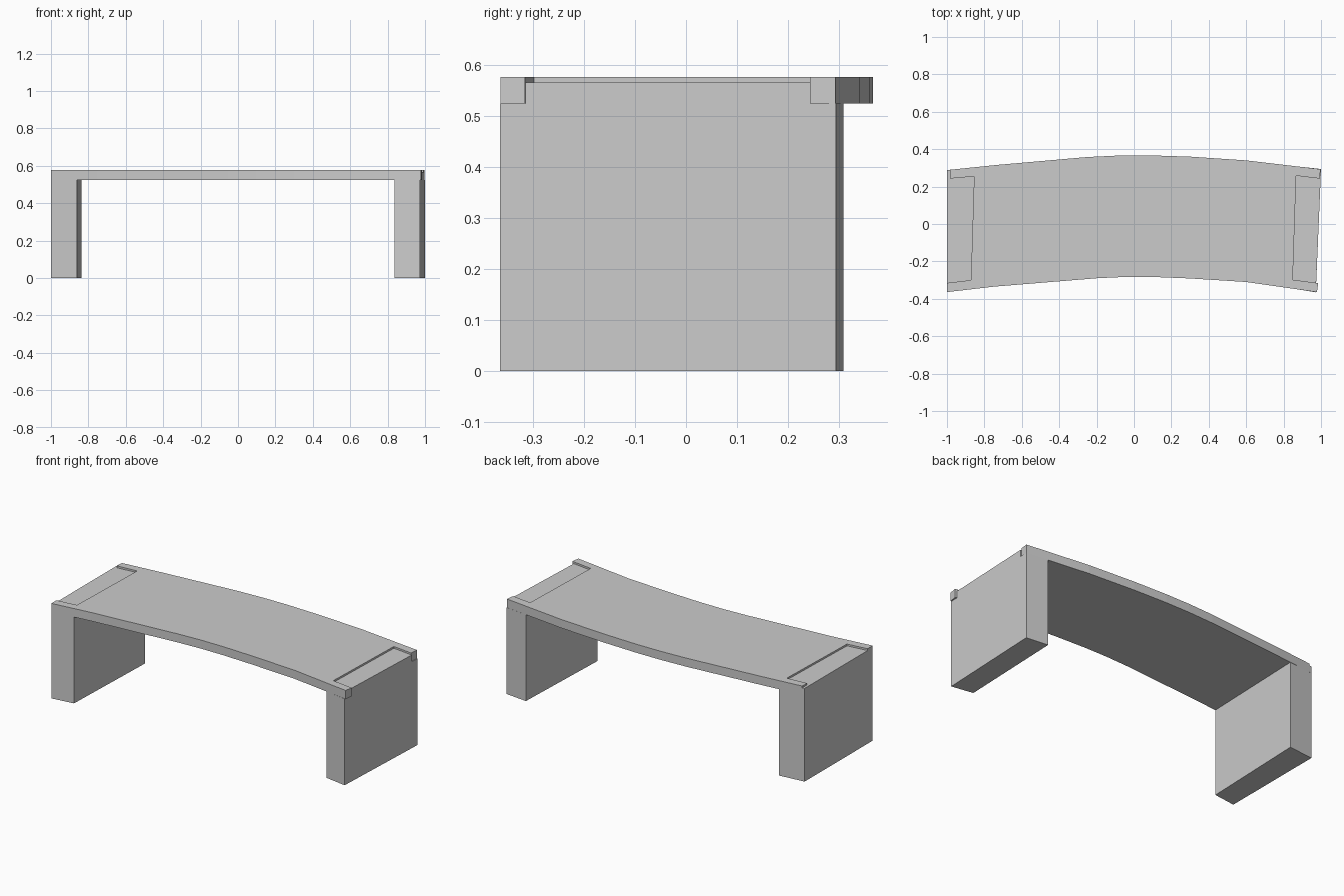
import bpy, bmesh

if "Cube" in bpy.data.objects:
    bpy.data.objects.remove(bpy.data.objects["Cube"])

LEG_TOP, TENON_TOP, SLAB_TOP = 0.525, 0.566, 0.577


def prism(name, pts, z0, z1):
    """Extrude a plan outline from z0 to z1."""
    bm = bmesh.new()
    face = bm.faces.new([bm.verts.new((x, y, z0)) for x, y in pts])
    ext = bmesh.ops.extrude_face_region(bm, geom=[face])
    verts = [g for g in ext["geom"] if isinstance(g, bmesh.types.BMVert)]
    bmesh.ops.translate(bm, vec=(0, 0, z1 - z0), verts=verts)
    bmesh.ops.recalc_face_normals(bm, faces=bm.faces)
    mesh = bpy.data.meshes.new(name)
    bm.to_mesh(mesh)
    bm.free()
    obj = bpy.data.objects.new(name, mesh)
    bpy.context.collection.objects.link(obj)
    return obj


# Curved long edges of the top, left to right
back = [(-0.983, 0.29), (-0.73, 0.316), (-0.25, 0.358), (-0.08, 0.366),
        (0.08, 0.367), (0.3, 0.36), (0.6, 0.34), (0.998, 0.293)]
front = [(-1, -0.364), (-0.75, -0.335), (-0.2, -0.29), (-0.05, -0.283),
         (0.1, -0.283), (0.3, -0.291), (0.6, -0.31), (0.978, -0.364)]

# End notches that receive the legs: outer back, inner back, inner front, outer front
notch_right = [(0.992, 0.243), (0.867, 0.258), (0.849, -0.298), (0.985, -0.316)]
notch_left = [(-0.984, 0.243), (-0.855, 0.254), (-0.872, -0.3), (-1.0, -0.315)]

prism("bench_top", back + notch_right + front[::-1] + notch_left[::-1],
      LEG_TOP, SLAB_TOP)

# Slab legs, with a tenon reaching up into each notch
legs = {
    "right": [(1.0, 0.294), (0.86, 0.309), (0.836, -0.343), (0.972, -0.365)],
    "left": [(-0.999, 0.288), (-0.84, 0.304), (-0.838, 0.304), (-0.86, -0.346), (-1.0, -0.364)],
}
for side, outline in legs.items():
    prism(side + "_leg", outline, 0, LEG_TOP)

prism("right_tenon", [(0.998, 0.244)] + notch_right[1:3] + [(0.974, -0.315)],
      LEG_TOP, TENON_TOP)
prism("left_tenon", [(-0.999, 0.242)] + notch_left[1:3] + [(-1.0, -0.315)],
      LEG_TOP, TENON_TOP)
# Sliver of the left leg showing behind the short back tab
prism("left_tenon_corner", [(-0.999, 0.288), (-0.983, 0.29), (-0.984, 0.243), (-0.999, 0.242)],
      LEG_TOP, TENON_TOP)
